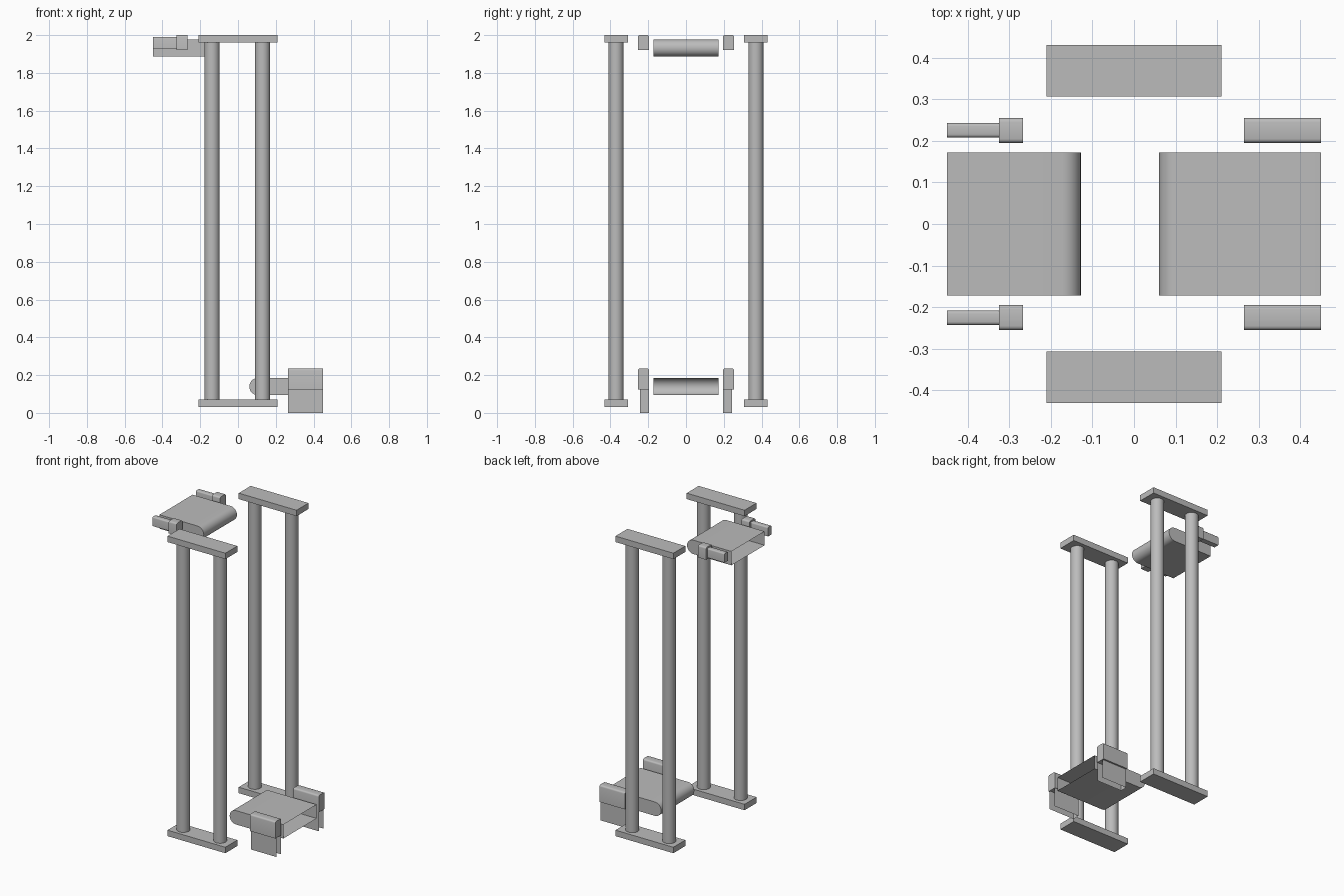
import bpy, bmesh, math
from mathutils import Vector

if "Cube" in bpy.data.objects:
    bpy.data.objects.remove(bpy.data.objects["Cube"], do_unlink=True)

grey = bpy.data.materials.new("plain grey")
grey.use_nodes = True
GREY = (0.5, 0.5, 0.5, 1)
grey.diffuse_color = GREY
grey.node_tree.nodes["Principled BSDF"].inputs["Base Color"].default_value = GREY


def finish(name, bm, smooth=False):
    bmesh.ops.recalc_face_normals(bm, faces=bm.faces)
    mesh = bpy.data.meshes.new(name)
    bm.to_mesh(mesh)
    bm.free()
    mesh.materials.append(grey)
    obj = bpy.data.objects.new(name, mesh)
    bpy.context.collection.objects.link(obj)
    if smooth:
        bpy.ops.object.select_all(action='DESELECT')
        obj.select_set(True)
        bpy.context.view_layer.objects.active = obj
        bpy.ops.object.shade_smooth_by_angle(angle=math.radians(35))
    return obj


def drop_faces(bm, directions):
    """Open the shell on the sides that point along the given directions."""
    bm.normal_update()
    gone = [f for f in bm.faces if any(f.normal.dot(Vector(d)) > 0.9 for d in directions)]
    bmesh.ops.delete(bm, geom=gone, context='FACES')


def box(name, x, y, z, bevel=0, open_sides=()):
    bm = bmesh.new()
    bmesh.ops.create_cube(bm, size=1)
    for v in bm.verts:
        for i, (a, b) in enumerate((sorted(x), sorted(y), sorted(z))):
            v.co[i] = (a + b) / 2 + v.co[i] * (b - a)
    if bevel:
        # Round only the long edges on top
        top = max(z)
        edges = [e for e in bm.edges if all(abs(v.co.z - top) < 1e-5 for v in e.verts)
                 and abs(e.verts[0].co.y - e.verts[1].co.y) < 1e-5]
        bmesh.ops.bevel(bm, geom=edges, offset=bevel, segments=3, profile=0.5, affect='EDGES')
    drop_faces(bm, open_sides)
    return finish(name, bm, bevel > 0)


def column(name, x, y):
    bm = bmesh.new()
    bmesh.ops.create_cone(bm, cap_ends=True, segments=32, radius1=0.04, radius2=0.04, depth=1.89)
    bmesh.ops.translate(bm, verts=bm.verts, vec=(x, y, 1.015))
    return finish(name, bm, True)


def platform(name, tip, end, z0, z1):
    """Flat slab with a half-round tip and an open outer end."""
    r, mid = (z1 - z0) / 2, (z0 + z1) / 2
    side = 1 if end > tip else -1
    profile = [(end, z0), (end, z1)]
    for i in range(17):
        a = math.pi / 2 - math.pi * i / 16
        profile.append((tip + side * r * (1 - math.cos(a)), mid + r * math.sin(a)))
    bm = bmesh.new()
    face = bm.faces.new([bm.verts.new((x, -0.172, z)) for x, z in profile])
    extruded = bmesh.ops.extrude_face_region(bm, geom=[face])
    moved = [g for g in extruded["geom"] if isinstance(g, bmesh.types.BMVert)]
    bmesh.ops.translate(bm, verts=moved, vec=(0, 0.344, 0))
    bmesh.ops.recalc_face_normals(bm, faces=bm.faces)
    bm.normal_update()
    flat_end = [f for f in bm.faces
                if all(abs(v.co.x - end) < 1e-5 for v in f.verts)]
    bmesh.ops.delete(bm, geom=flat_end, context='FACES')
    return finish(name, bm, True)


platform("upper_platform", -0.128, -0.45, 1.886, 1.977)
platform("lower_platform", 0.06, 0.45, 0.094, 0.185)

for side, label in ((-1, "front"), (1, "back")):
    def ys(a, b):
        return (side * a, side * b)

    # Gate frame: two end plates and two columns
    box(label + "_base_plate", (-0.21, 0.21), ys(0.307, 0.431), (0.032, 0.071))
    box(label + "_top_plate", (-0.21, 0.21), ys(0.307, 0.431), (1.961, 2.0))
    column(label + "_right_column", -0.137, side * 0.37)
    column(label + "_left_column", 0.13, side * 0.37)

    # Lower rail: rounded cap over a hollow skirt
    box(label + "_lower_rail_cap", (0.265, 0.45), ys(0.195, 0.255), (0.125, 0.235), 0.01)
    box(label + "_lower_rail_skirt", (0.265, 0.45), ys(0.197, 0.244), (0, 0.125),
        open_sides=((1, 0, 0), (0, 0, -1), (0, 0, 1)))

    # Upper rail: slim arm with a thicker grip
    box(label + "_upper_arm", (-0.45, -0.32), ys(0.208, 0.243), (1.93, 1.99), 0.008)
    box(label + "_upper_grip", (-0.325, -0.267), ys(0.195, 0.255), (1.92, 2.0), 0.01)
